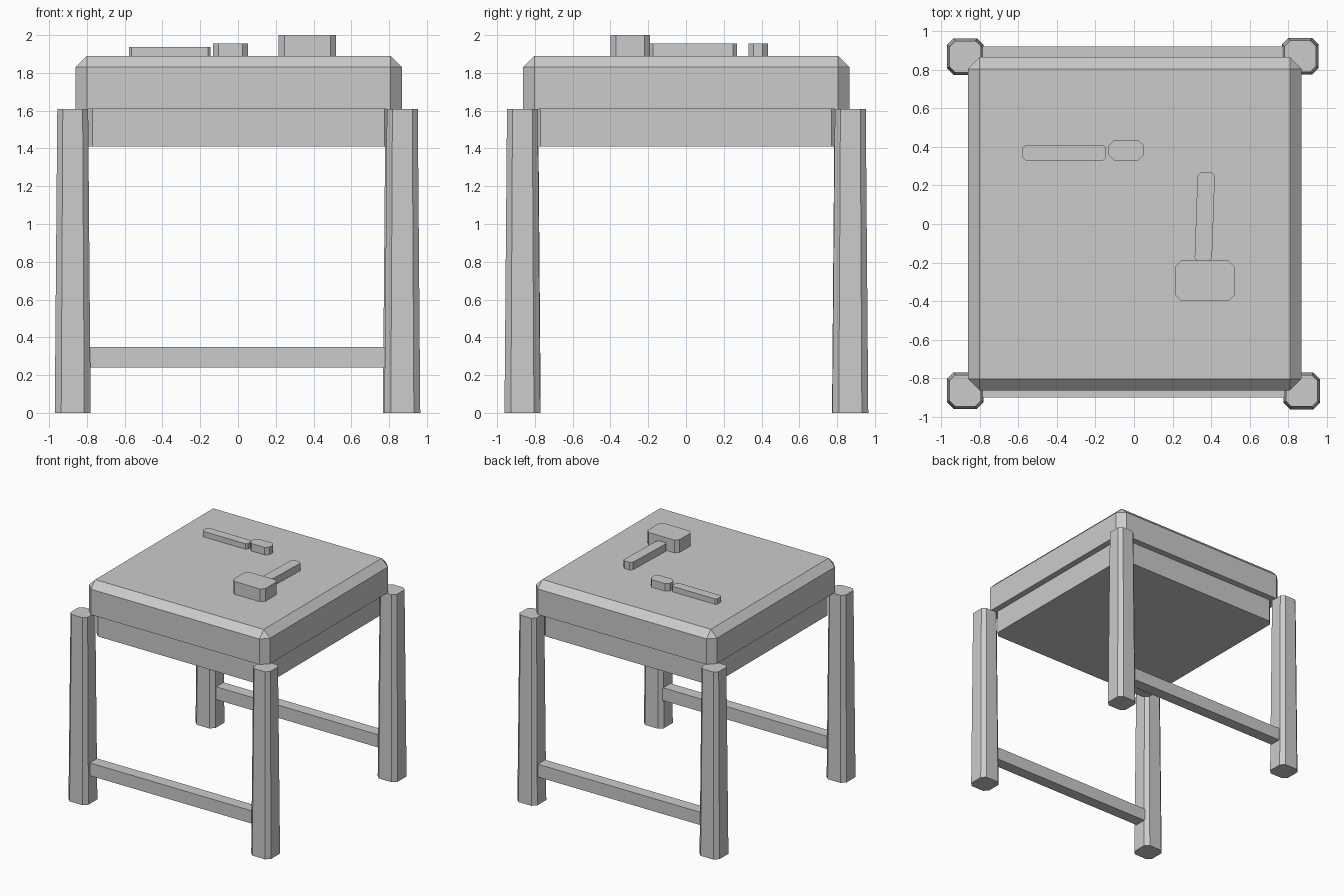
import bpy, bmesh
from mathutils import Matrix, Vector

if "Cube" in bpy.data.objects:
    bpy.data.objects.remove(bpy.data.objects["Cube"])


def block(name, lo, hi, chamfer=0.0, taper=1.0, top_chamfer=False, shear=0.0):
    """Box from lo to hi, with optional chamfered upright (and top) edges, taper and lean in x along y."""
    lo, hi = Vector(lo), Vector(hi)
    size, mid = hi - lo, (lo + hi) / 2
    bm = bmesh.new()
    bmesh.ops.create_cube(bm, size=1, matrix=Matrix.Diagonal((*size, 1)))
    if chamfer:
        edges = []
        for e in bm.edges:
            a, b = e.verts[0].co, e.verts[1].co
            upright = abs(a.z - b.z) > 1e-4
            top = a.z > 0 and b.z > 0
            if upright or (top_chamfer and top):
                edges.append(e)
        bmesh.ops.bevel(bm, geom=edges, offset=chamfer, offset_type='OFFSET',
                        segments=1, profile=0.5, affect='EDGES')
    for v in bm.verts:
        if v.co.z > size.z / 2 - 1e-4:
            v.co.x *= taper
            v.co.y *= taper
        v.co.x += shear * v.co.y
    bmesh.ops.recalc_face_normals(bm, faces=bm.faces)
    mesh = bpy.data.meshes.new(name)
    bm.to_mesh(mesh)
    bm.free()
    ob = bpy.data.objects.new(name, mesh)
    ob.location = mid
    bpy.context.collection.objects.link(ob)
    return ob


# Seat slab and the frame under it
block("seat", (-0.86, -0.863, 1.61), (0.868, 0.865, 1.89), 0.06, top_chamfer=True)
block("seat_frame", (-0.81, -0.81, 1.41), (0.815, 0.81, 1.61), 0.04)

# Tapered legs, each slightly off the exact corner
legs = {
    "front_left_leg": (-0.875, -0.864),
    "front_right_leg": (0.87, -0.866),
    "back_left_leg": (-0.875, 0.868),
    "back_right_leg": (0.862, 0.87),
}
r = 0.095
for name, (x, y) in legs.items():
    block(name, (x - r, y - r, 0), (x + r, y + r, 1.61), 0.034, taper=0.86)

# Stretchers between the legs
block("front_stretcher", (-0.79, -0.90, 0.24), (0.785, -0.80, 0.35))
block("back_stretcher", (-0.79, 0.82, 0.24), (0.78, 0.92, 0.35))

# Mallet lying on the seat
block("mallet_head", (0.215, -0.40, 1.88), (0.52, -0.19, 2.0), 0.03)
block("mallet_handle", (0.322, -0.195, 1.88), (0.412, 0.27, 1.955), 0.02, shear=0.035)

# Chisel lying on the seat
block("chisel_blade", (-0.577, 0.33, 1.88), (-0.145, 0.408, 1.937), 0.014)
block("chisel_handle", (-0.132, 0.33, 1.88), (0.052, 0.433, 1.955), 0.028)
